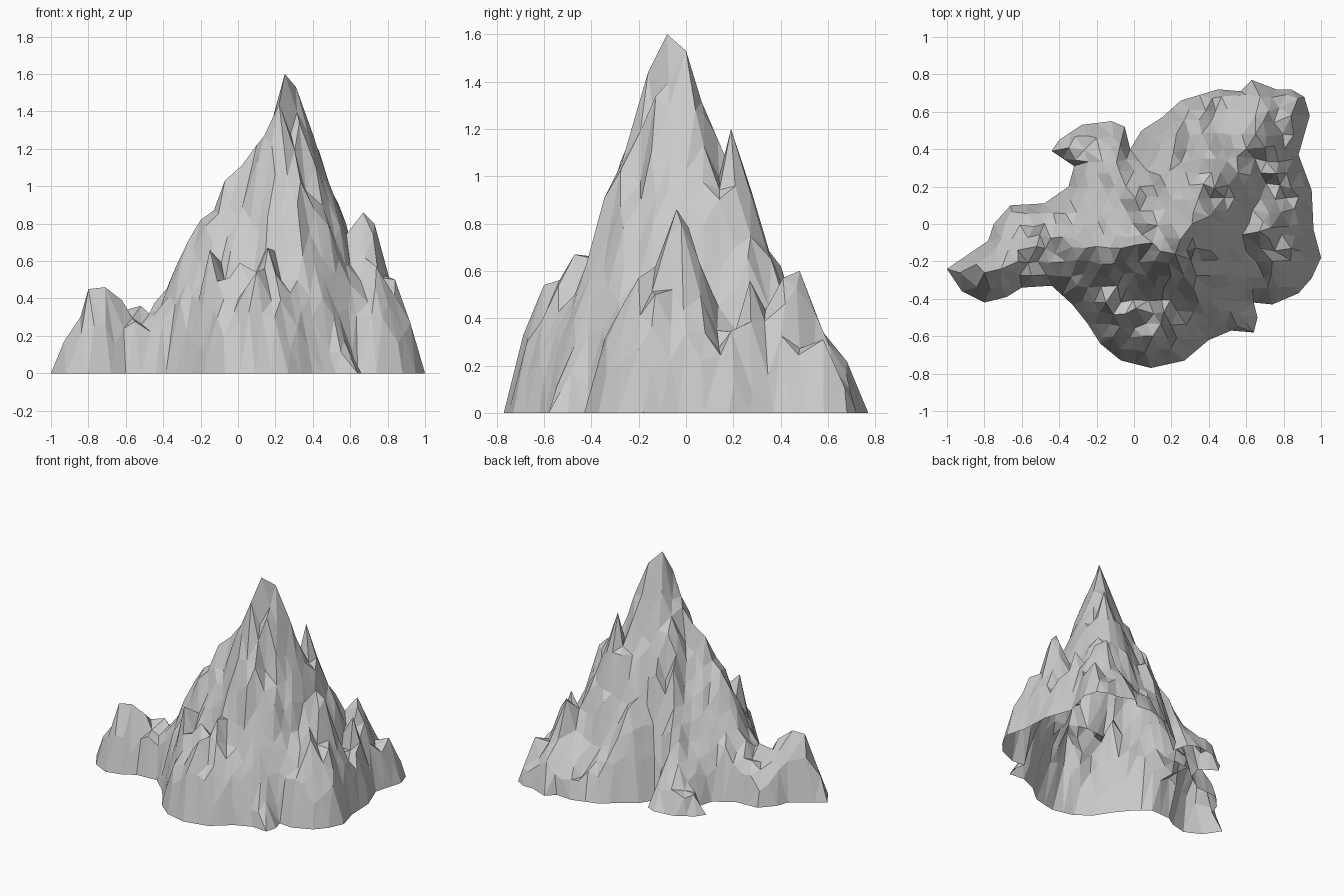
import bpy
import bmesh
import math
import random
from mathutils import Vector, noise
from mathutils.geometry import delaunay_2d_cdt, intersect_point_line

random.seed(4)
cube = bpy.data.objects.get("Cube")
if cube:
    bpy.data.objects.remove(cube, do_unlink=True)

# Ground outline of the rock, counter-clockwise from the tip of the side spur
OUTLINE = [Vector(p) for p in (
    (-1, -.24), (-.92, -.36), (-.8, -.42), (-.68, -.39), (-.6, -.34), (-.44, -.33),
    (-.33, -.43), (-.25, -.53), (-.18, -.64), (-.07, -.73), (.09, -.77), (.27, -.73),
    (.4, -.62), (.52, -.57), (.64, -.58), (.66, -.5), (.64, -.42), (.74, -.43),
    (.88, -.37), (.95, -.29), (1, -.18), (.96, -.03), (.95, .18), (.88, .37),
    (.94, .58), (.91, .68), (.84, .72), (.76, .72), (.63, .77), (.57, .71), (.45, .72),
    (.25, .66), (.15, .57), (.04, .5), (-.02, .4), (-.05, .52), (-.12, .55),
    (-.28, .53), (-.4, .45), (-.44, .39), (-.32, .31), (-.35, .2), (-.48, .11),
    (-.66, .1), (-.75, 0), (-.78, -.09))]

# Crags: x, y, height, steepness
PEAKS = (
    # summit and the ridges leaving it
    (.25, -.08, 1.6, 2.75), (.31, 0, 1.53, 2.8), (.22, -.16, 1.44, 3.1),
    (.43, .19, 1.2, 2.9), (.4, .04, 1.28, 2.8), (.1, -.1, 1.22, 2.6),
    (.1, .07, 1.08, 2.1), (.02, -.11, 1.11, 2.3), (-.07, -.13, 1.03, 2.1),
    (-.2, -.12, .82, 1.9), (-.31, -.08, .58, 1.5),
    (.67, -.04, .86, 2.4), (.73, -.02, .8, 2.8),
    # front crags
    (.16, -.47, .67, 1.4), (.1, -.6, .54, 1.6), (-.15, -.42, .66, 1.8),
    (.01, -.45, .59, 1.6), (.46, -.4, .5, 2.3), (.74, -.2, .57, 1.8),
    (.84, -.13, .5, 1.8),
    # back crags
    (.76, .27, .56, 1.6), (.7, .41, .57, 2), (.65, .48, .6, 2),
    (.55, .36, .65, 2), (.21, .38, .62, 1.6), (.65, .58, .34, 1.2), (.84, .58, .31, 1.2),
    # spur and small outcrops
    (-.93, -.26, .17, 1), (-.8, -.26, .45, 1.3), (-.71, -.24, .46, 1),
    (-.62, -.2, .39, .8), (-.52, -.12, .36, .8), (-.42, -.16, .34, 1),
    (-.2, .46, .15, .4), (.6, -.53, .09, .4))
SUMMIT = Vector(PEAKS[0][:2])
STEP = .068


def sides(points):
    return zip(points, points[1:] + points[:1])


def inside(p):
    odd = False
    for a, b in sides(OUTLINE):
        if (a.y > p.y) != (b.y > p.y):
            if p.x < a.x + (p.y - a.y) * (b.x - a.x) / (b.y - a.y):
                odd = not odd
    return odd


def edge_distance(p):
    best = math.inf
    for a, b in sides(OUTLINE):
        foot, t = intersect_point_line(p, a, b)
        foot = a.lerp(b, min(max(t, 0), 1))
        best = min(best, (p - foot.to_2d()).length)
    return best


def height(p):
    d = edge_distance(p)
    if d < .004:
        return 0
    for x, y, z, slope in PEAKS:
        if (p - Vector((x, y))).length < .004:
            return z
    field = max(z - slope * (p - Vector((x, y))).length for x, y, z, slope in PEAKS)
    # Gullies radiating from the summit, plus broken facets, weaker on low ground
    away = p - SUMMIT
    angle = math.atan2(away.y, away.x)
    gully = noise.noise(Vector((math.cos(angle) * 5, math.sin(angle) * 5, away.length * 2)))
    crack = noise.noise(Vector((p.x * 8, p.y * 8, 3)))
    field = max(field, .12)
    rough = .08 * gully + .07 * crack + random.uniform(-.06, .03)
    field += rough * min(1, field / .4)
    # Steep walls around the foot
    wall = 4.2 * d if d < .08 else .336 + 2.8 * (d - .08)
    wall *= random.uniform(.85, 1.1)
    return max(min(field, wall), .03)


# Plan points: outline, crag tips, then a jittered grid between them
points = []
for a, b in sides(OUTLINE):
    count = max(1, round((b - a).length / .085))
    points += [a.lerp(b, i / count) for i in range(count)]
rim = list(range(len(points)))
tips = [Vector(p[:2]) for p in PEAKS]
points += tips
cells = int(1 / STEP) + 1
for j in range(-cells, cells + 1):
    for i in range(-cells, cells + 1):
        p = Vector((i + .5 * (j % 2), j)) * STEP
        p += Vector((random.uniform(-1, 1), random.uniform(-1, 1))) * STEP * .2
        clear = all((p - t).length > .045 for t in tips)
        if clear and inside(p) and edge_distance(p) > .025:
            points.append(p)

plan, _, triangles, *_ = delaunay_2d_cdt(points, [], [rim], 1, 1e-5)

# Open-bottomed rock shell
bm = bmesh.new()
verts = [bm.verts.new((p.x, p.y, height(p))) for p in plan]
for tri in triangles:
    bm.faces.new([verts[i] for i in tri])
for face in bm.faces:
    face.normal_update()
    if face.normal.z < 0:
        face.normal_flip()
mesh = bpy.data.meshes.new("rock_mountain")
bm.to_mesh(mesh)
bm.free()
rock = bpy.data.objects.new("rock_mountain", mesh)
bpy.context.collection.objects.link(rock)

# Plain stone grey
stone = bpy.data.materials.new("stone_grey")
stone.use_nodes = True
colour = (.6, .6, .6, 1)
stone.diffuse_color = colour
stone.node_tree.nodes["Principled BSDF"].inputs["Base Color"].default_value = colour
mesh.materials.append(stone)
